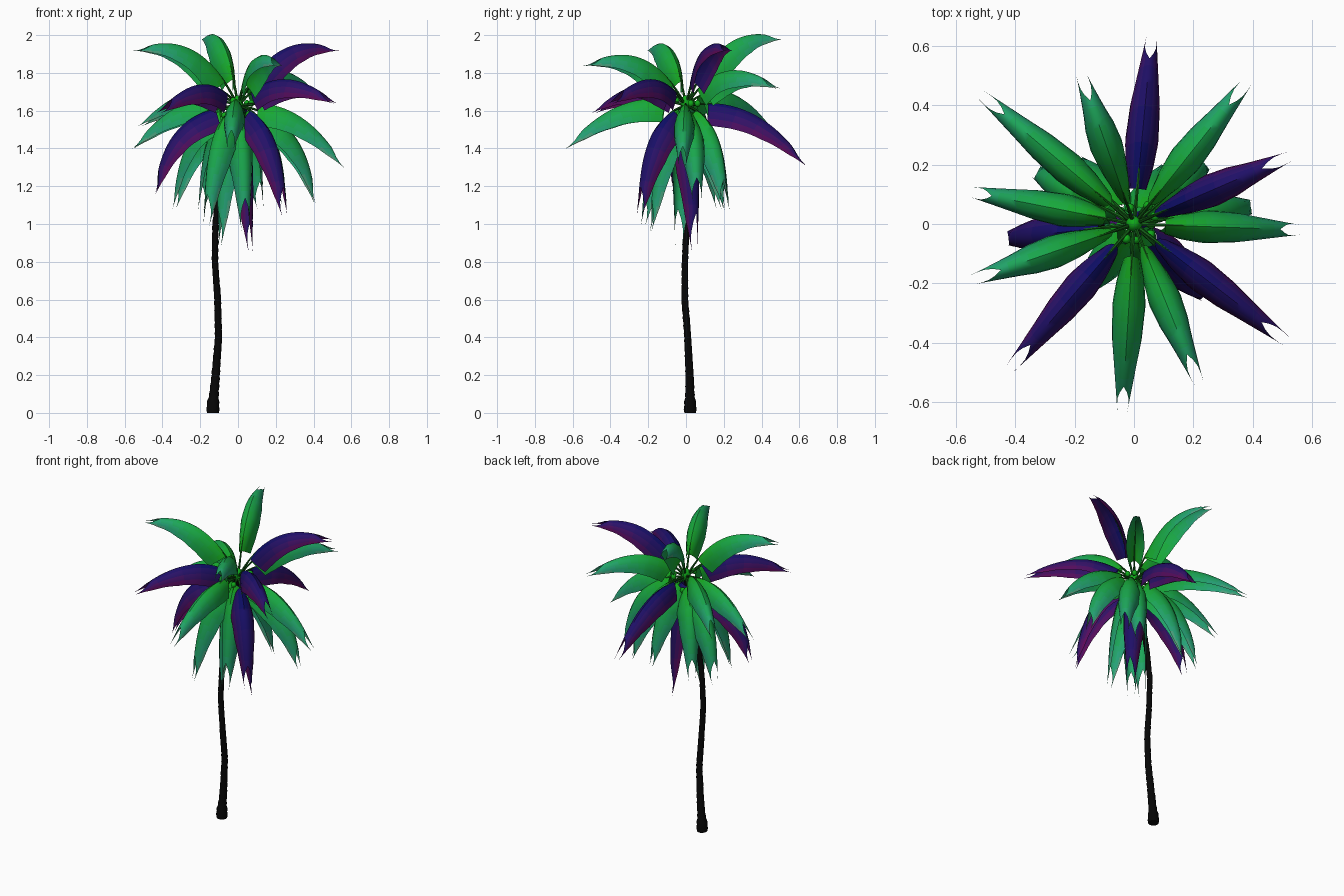
import bpy, bmesh, math, random
from mathutils import Vector

if "Cube" in bpy.data.objects:
    bpy.data.objects.remove(bpy.data.objects["Cube"])

random.seed(4)


def mat(name, r, g, b):
    m = bpy.data.materials.new(name)
    m.diffuse_color = (r, g, b, 1)
    m.use_nodes = True
    m.node_tree.nodes["Principled BSDF"].inputs["Base Color"].default_value = m.diffuse_color
    return m


def finish(bm, name, mats, angle=50):
    me = bpy.data.meshes.new(name)
    bm.to_mesh(me)
    bm.free()
    ob = bpy.data.objects.new(name, me)
    bpy.context.collection.objects.link(ob)
    for m in mats:
        me.materials.append(m)
    bpy.ops.object.select_all(action='DESELECT')
    ob.select_set(True)
    bpy.context.view_layer.objects.active = ob
    bpy.ops.object.shade_smooth_by_angle(angle=math.radians(angle))
    return ob


def lerp_table(table, t):
    for a, b in zip(table, table[1:]):
        if t <= b[0]:
            f = (t - a[0]) / (b[0] - a[0])
            return [p + (q - p) * f for p, q in zip(a[1:], b[1:])]
    return list(table[-1][1:])


def tube(bm, pts, radii, sides):
    rings = []
    for i, p in enumerate(pts):
        d = (pts[min(i + 1, len(pts) - 1)] - pts[max(i - 1, 0)]).normalized()
        ref = Vector((0, 1, 0)) if abs(d.y) < 0.8 else Vector((1, 0, 0))
        u = d.cross(ref).normalized()
        v = d.cross(u)
        rings.append([bm.verts.new(p + radii[i] * (math.cos(a) * u + math.sin(a) * v))
                      for a in [2 * math.pi * k / sides for k in range(sides)]])
    for r, s in zip(rings, rings[1:]):
        for k in range(sides):
            n = (k + 1) % sides
            bm.faces.new((r[k], r[n], s[n], s[k]))
    bm.faces.new(rings[0][::-1])
    bm.faces.new(rings[-1])
    bmesh.ops.recalc_face_normals(bm, faces=bm.faces)


SHADES = 10


def gradient(name, stops):
    return [mat(f"{name}_{i}", *lerp_table(stops, i / (SHADES - 1))) for i in range(SHADES)]


bark = mat("bark", 0.002, 0.002, 0.002)
stem_green = mat("stem_green", 0.006, 0.12, 0.008)
nut_green = mat("nut_green", 0.005, 0.4, 0.01)
greens = gradient("leaf_green", [(0, 0.008, 0.4, 0.015), (0.5, 0.01, 0.38, 0.08),
                                 (0.8, 0.02, 0.35, 0.19), (1, 0.12, 0.32, 0.2)])
purples = gradient("leaf_purple", [(0, 0.004, 0.004, 0.13), (0.5, 0.025, 0.006, 0.14),
                                   (1, 0.11, 0.003, 0.1)])

# Trunk: height, x, y, radius
TRUNK = [(0, -0.133, 0.022, 0.033), (0.05, -0.132, 0.022, 0.033), (0.09, -0.128, 0.021, 0.025),
         (0.2, -0.118, 0.019, 0.022), (0.4, -0.103, 0.009, 0.019), (0.6, -0.108, -0.006, 0.018),
         (0.8, -0.122, -0.006, 0.017), (1.0, -0.12, 0.004, 0.016), (1.2, -0.095, 0.004, 0.016),
         (1.4, -0.055, 0.0, 0.016), (1.55, -0.02, 0.0, 0.017), (1.64, 0, 0, 0.02)]
bm = bmesh.new()
pts, radii = [], []
for i in range(83):
    z = 1.64 * i / 82
    x, y, r = lerp_table(TRUNK, z)
    pts.append(Vector((x, y, z)))
    radii.append(r * (1.06 if i % 2 else 0.95))
tube(bm, pts, radii, 14)
finish(bm, "trunk", [bark], 30)

# Frond tips: x, y, z, purple flag
FRONDS = [(0.06, 0.64, 1.31, 1), (0.39, 0.49, 1.72, 0), (0.53, 0.23, 1.92, 1), (0.565, -0.02, 1.30, 0),
          (0.52, -0.40, 1.64, 1), (0.22, -0.54, 1.84, 0), (-0.04, -0.64, 1.40, 0), (-0.42, -0.49, 1.59, 1),
          (-0.55, -0.19, 1.92, 0), (-0.56, 0.11, 1.40, 0), (-0.52, 0.44, 1.52, 0), (-0.18, 0.51, 1.98, 0),
          (-0.44, -0.05, 1.16, 1), (0.41, 0.06, 1.11, 0), (0.25, -0.25, 1.04, 1), (-0.34, 0.18, 1.08, 0),
          (-0.17, -0.23, 0.99, 0), (0.25, 0.21, 1.1, 0), (-0.2, 0.22, 1.07, 0), (0.07, 0.05, 0.85, 1),
          (-0.1, -0.04, 0.88, 0), (0.04, -0.19, 0.96, 0), (0.12, 0.2, 1.08, 0)]
# Blade half section along its length: across, down
SECTION = [(0, 0.03, 0.12), (0.15, 0.046, 0.122), (0.35, 0.056, 0.112), (0.6, 0.05, 0.09),
           (0.85, 0.03, 0.046), (1, 0.016, 0.003)]
ARCH = [(0, 0, 0), (0.25, 0.45, 0.12), (0.5, 0.78, 0.38), (0.75, 0.95, 0.69), (1, 1, 1)]
BASE = Vector((0, 0, 1.63))
ROWS = 22


def frond(n, x, y, z, purple):
    flat = Vector((x, y, 0))
    low = z < 1.2
    reach = 0.37 + 0.6 * (1.92 - z) ** 2
    if low:
        reach = 1.35 if flat.length < 0.15 else 0.93
    widen = 1.2 if low else 1
    mid = flat * reach + Vector((0, 0, max(1.58, 1.70 + 0.6 * (z - 1.31))))
    tip = Vector((x, y, z))
    side = Vector((-y, x, 0)).normalized()

    def point(t):
        return BASE * (1 - t) ** 2 + mid * 2 * t * (1 - t) + tip * t * t

    def normal(t):
        d = (mid - BASE) * (1 - t) + (tip - mid) * t
        return d.cross(side).normalized()

    # Arched blade with a split tip
    bm = bmesh.new()
    for sgn in (1, -1):
        grid = []
        for i in range(ROWS + 1):
            u = i / ROWS
            t = 0.16 + 0.84 * u
            across, down = lerp_table(SECTION, u)
            cut = max(0, (u - 0.82) / 0.18)
            row = []
            for k in range(5):
                s = (k / 4) * (1 - cut) + cut * 0.97
                a, b = lerp_table(ARCH, s)
                row.append(bm.verts.new(point(t) + side * sgn * a * across * widen
                                        - normal(t) * b * down))
            grid.append(row)
        for i in range(ROWS):
            for k in range(4):
                q = (grid[i][k], grid[i][k + 1], grid[i + 1][k + 1], grid[i + 1][k])
                f = bm.faces.new(q if sgn < 0 else q[::-1])
                u = i / ROWS
                shade = 0.4 * u + 0.2 * k if purple else 0.8 * u + 0.07 * k
                f.material_index = min(SHADES - 1, int(shade * SHADES))
    bmesh.ops.remove_doubles(bm, verts=bm.verts, dist=0.0003)
    bmesh.ops.recalc_face_normals(bm, faces=bm.faces)
    if sum(f.normal.dot(normal(0.5)) for f in bm.faces) < 0:
        bmesh.ops.reverse_faces(bm, faces=bm.faces)
    finish(bm, f"frond_{n}", purples if purple else greens)

    # Stalk running into the midrib
    bm = bmesh.new()
    ts = [0.5 * i / 10 for i in range(11)]
    tube(bm, [point(t) - normal(t) * 0.004 for t in ts],
         [0.008 * (1 - t) ** 3 + 0.0004 for t in ts], 6)
    finish(bm, f"frond_stalk_{n}", [stem_green])


for n, f in enumerate(FRONDS):
    frond(n, *f)


# Crown heart and hanging nuts
def ball(name, loc, r, stretch=1.0):
    bm = bmesh.new()
    bmesh.ops.create_uvsphere(bm, u_segments=14, v_segments=8, radius=r)
    for v in bm.verts:
        v.co.z *= stretch
        v.co += Vector(loc)
    finish(bm, name, [nut_green])


ball("crown_heart", (0, 0, 1.64), 0.028, 1.5)
for i in range(9):
    a = i * 2.4
    r = random.uniform(0.05, 0.08)
    ball(f"nut_{i}", (r * math.cos(a), r * math.sin(a), random.uniform(1.55, 1.66)), 0.016, 1.15)
